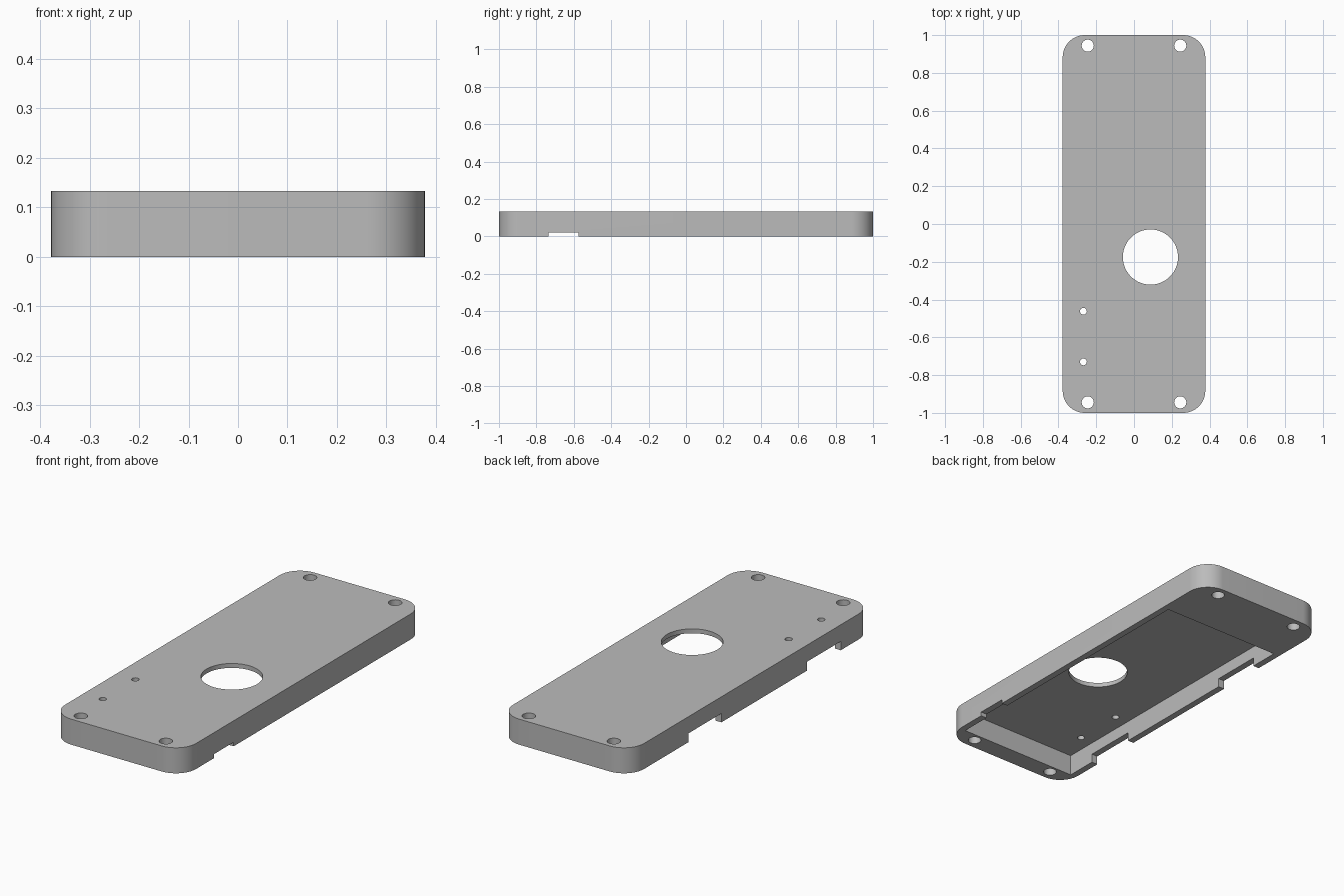
import bpy
import bmesh
from mathutils import Matrix

old = bpy.data.objects.get("Cube")
if old:
    bpy.data.objects.remove(old, do_unlink=True)

WIDTH, LENGTH, HEIGHT = 0.755, 2.0, 0.133
CORNER = 0.117
INNER_X, ROOF = 0.343, 0.11

grey = bpy.data.materials.new("plain grey")
grey.use_nodes = True
colour = (0.5, 0.5, 0.5, 1)
grey.diffuse_color = colour
grey.node_tree.nodes["Principled BSDF"].inputs["Base Color"].default_value = colour


def finish(name, bm):
    mesh = bpy.data.meshes.new(name)
    bm.to_mesh(mesh)
    bm.free()
    mesh.materials.append(grey)
    obj = bpy.data.objects.new(name, mesh)
    bpy.context.collection.objects.link(obj)
    return obj


def box(name, x, y, z, corner=0):
    """Box between (low, high) limits, with optional rounded upright edges."""
    bm = bmesh.new()
    bmesh.ops.create_cube(bm, size=1)
    for v in bm.verts:
        v.co = [lim[c > 0] for lim, c in zip((x, y, z), v.co)]
    if corner:
        upright = [e for e in bm.edges
                   if abs(e.verts[0].co.z - e.verts[1].co.z) > HEIGHT / 2]
        bmesh.ops.bevel(bm, geom=upright, offset=corner, segments=16,
                        profile=0.5, affect='EDGES')
    return finish(name, bm)


def drill(name, x, y, radius, sides=48):
    bm = bmesh.new()
    bmesh.ops.create_cone(bm, cap_ends=True, segments=sides, radius1=radius,
                          radius2=radius, depth=1,
                          matrix=Matrix.Translation((x, y, 0)))
    return finish(name, bm)


# Solid rounded cover
cover = box("cover_plate", (-WIDTH / 2, WIDTH / 2), (-LENGTH / 2, LENGTH / 2),
            (0, HEIGHT), CORNER)

# Hollow underside and notches in the long walls
cutters = [
    box("cavity_cutter", (-INNER_X, INNER_X), (-0.9, 0.675), (-0.1, ROOF)),
    box("left_notch_cutter", (0.3, 0.5), (-0.735, -0.575), (-0.1, 0.021)),
    box("right_front_notch_cutter", (-0.5, -0.3), (-0.735, -0.455), (-0.1, 0.046)),
    box("right_rear_notch_cutter", (-0.5, -0.3), (0.248, 0.517), (-0.1, 0.046)),
]

# Through holes: large opening, corner screws, two small holes
cutters.append(drill("opening_cutter", 0.087, -0.175, 0.146, 96))
for x in (-0.245, 0.245):
    for y in (-0.944, 0.944):
        cutters.append(drill("screw_cutter", x, y, 0.032))
for y in (-0.462, -0.73):
    cutters.append(drill("small_hole_cutter", -0.268, y, 0.018, 32))

bpy.ops.object.select_all(action='DESELECT')
bpy.context.view_layer.objects.active = cover
cover.select_set(True)
for cutter in cutters:
    cutter.hide_render = True
    mod = cover.modifiers.new("cut", 'BOOLEAN')
    mod.operation = 'DIFFERENCE'
    mod.solver = 'EXACT'
    mod.object = cutter
    bpy.ops.object.modifier_apply(modifier=mod.name)
    bpy.data.objects.remove(cutter, do_unlink=True)

bpy.ops.object.shade_smooth_by_angle(angle=0.52)
